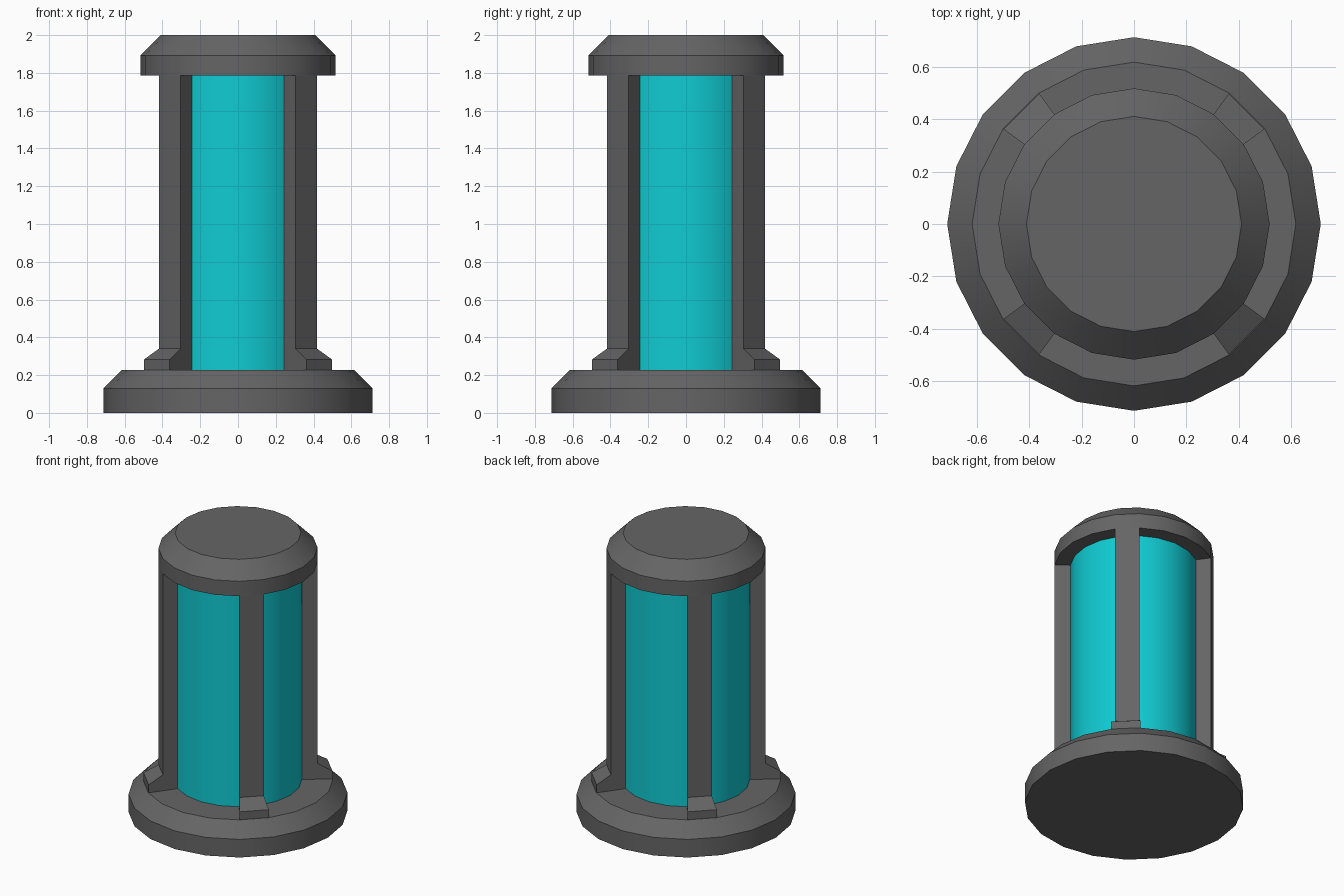
import bpy, bmesh
from math import sin, cos, radians

if "Cube" in bpy.data.objects:
    bpy.data.objects.remove(bpy.data.objects["Cube"])

SIDES = 20
STEP = 360 / SIDES


def material(name, rgb):
    m = bpy.data.materials.new(name)
    m.diffuse_color = (*rgb, 1)
    m.use_nodes = True
    m.node_tree.nodes["Principled BSDF"].inputs["Base Color"].default_value = m.diffuse_color
    return m


GREY = material("dark_grey", (0.13, 0.13, 0.13))
CYAN = material("cyan", (0.005, 0.6, 0.65))


def point(r, z, deg):
    return (r * cos(radians(deg)), r * sin(radians(deg)), z)


def finish(name, bm, mat):
    bmesh.ops.recalc_face_normals(bm, faces=bm.faces)
    me = bpy.data.meshes.new(name)
    bm.to_mesh(me)
    bm.free()
    me.materials.append(mat)
    ob = bpy.data.objects.new(name, me)
    bpy.context.collection.objects.link(ob)
    bpy.ops.object.select_all(action='DESELECT')
    ob.select_set(True)
    bpy.context.view_layer.objects.active = ob
    bpy.ops.object.shade_smooth_by_angle(angle=radians(30))
    return ob


def turned(name, profile, mat):
    """Closed solid turned around z from (radius, height) points."""
    bm = bmesh.new()
    rings = [[bm.verts.new(point(r, z, i * STEP)) for i in range(SIDES)]
             for r, z in profile]
    for a, b in zip(rings, rings[1:]):
        for i in range(SIDES):
            j = (i + 1) % SIDES
            bm.faces.new((a[i], a[j], b[j], b[i]))
    bm.faces.new(rings[0])
    bm.faces.new(rings[-1])
    return finish(name, bm, mat)


def wedge(name, profile, start, mat):
    """One side of the polygon: profile spanned between two radial planes."""
    bm = bmesh.new()
    a, b = ([bm.verts.new(point(r, z, d)) for r, z in profile]
            for d in (start, start + STEP))
    n = len(profile)
    for i in range(n):
        j = (i + 1) % n
        bm.faces.new((a[i], a[j], b[j], b[i]))
    bm.faces.new(a)
    bm.faces.new(b)
    return finish(name, bm, mat)


# Bevelled base and cap
turned("base", [(0.712, 0), (0.712, 0.13), (0.617, 0.226)], GREY)
turned("cap", [(0.517, 1.785), (0.517, 1.892), (0.41, 2.0)], GREY)

# Coloured core
turned("core", [(0.415, 0.226), (0.415, 1.785)], CYAN)

# Four corner pillars with stepped feet
pillar = [(0.40, 0.226), (0.615, 0.226), (0.615, 0.283),
          (0.517, 0.34), (0.517, 1.785), (0.40, 1.785)]
for k in range(4):
    wedge(f"pillar_{k + 1}", pillar, 36 + 90 * k, GREY)
